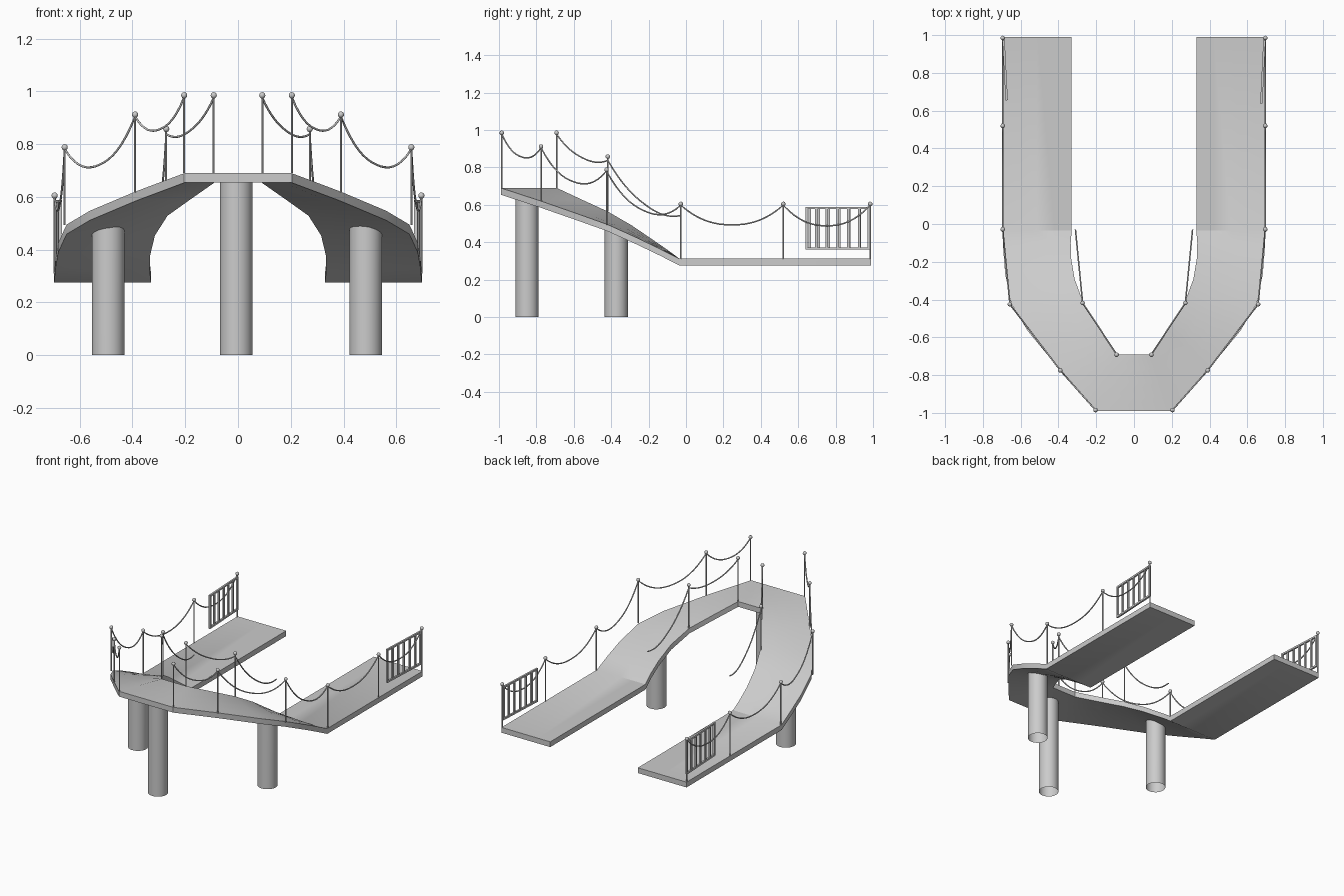
import bpy, bmesh, math
from mathutils import Vector, Matrix

if "Cube" in bpy.data.objects:
    bpy.data.objects.remove(bpy.data.objects["Cube"])

def make(name, bm, smooth=True):
    me = bpy.data.meshes.new(name)
    bm.to_mesh(me)
    bm.free()
    ob = bpy.data.objects.new(name, me)
    bpy.context.collection.objects.link(ob)
    if smooth:
        bpy.ops.object.select_all(action='DESELECT')
        ob.select_set(True)
        bpy.context.view_layer.objects.active = ob
        bpy.ops.object.shade_smooth_by_angle(angle=math.radians(30))
    return ob

# Deck: right half given as outer/inner edges, mirrored into one U-shaped strip
outer = [(.204, -.99, .69), (.39, -.775, .62), (.563, -.566, .547), (.65, -.42, .495),
         (.682, -.265, .425), (.692, -.14, .365), (.697, -.035, .312), (.697, .99, .312)]
inner = [(.09, -.69, .69), (.18, -.555, .627), (.267, -.42, .565), (.315, -.29, .49),
         (.333, -.18, .415), (.335, -.1, .36), (.33, -.035, .312), (.33, .99, .312)]
flip = lambda pts: [(-x, y, z) for x, y, z in reversed(pts)]
outer, inner = flip(outer) + outer, flip(inner) + inner
N, T = 4, .036
bm = bmesh.new()
rows = []
for o, i in zip(outer, inner):
    top = [bm.verts.new(Vector(o).lerp(Vector(i), k / N)) for k in range(N + 1)]
    bot = [bm.verts.new(v.co - Vector((0, 0, T))) for v in reversed(top)]
    rows.append(top + bot)
for a, b in zip(rows, rows[1:]):
    for k in range(len(a)):
        j = (k + 1) % len(a)
        bm.faces.new((a[k], b[k], b[j], a[j]))
bm.faces.new(rows[0])
bm.faces.new(rows[-1][::-1])
bmesh.ops.recalc_face_normals(bm, faces=bm.faces[:])
make("deck", bm)

# Columns: open tubes whose tops follow the underside of the deck
def column(name, x, y, h, slope):
    bm = bmesh.new()
    bmesh.ops.create_cone(bm, cap_ends=False, segments=32, radius1=.062, radius2=.062, depth=1)
    for v in bm.verts:
        up = v.co.z > 0
        v.co.x += x
        v.co.z = h - slope * v.co.y if up else 0
        v.co.y += y
    make(name, bm)

column("front_column", -.007, -.85, .66, 0)
column("left_column", -.492, -.373, .475, .5)
column("right_column", .484, -.373, .475, .5)

# Railing posts with ball caps: x, y, base z
POST_H = .295
outer_posts = [(.204, -.985, .69), (.39, -.775, .617), (.657, -.425, .493),
               (.695, -.028, .31), (.695, .52, .31), (.695, .985, .31)]
inner_posts = [(.092, -.692, .69), (.272, -.418, .563)]

def posts(name, s):
    bm = bmesh.new()
    for x, y, z in outer_posts + inner_posts:
        bmesh.ops.create_cone(bm, cap_ends=True, segments=10, radius1=.004, radius2=.004,
                              depth=POST_H, matrix=Matrix.Translation((s * x, y, z + POST_H / 2)))
        bmesh.ops.create_uvsphere(bm, u_segments=14, v_segments=8, radius=.012,
                                  matrix=Matrix.Translation((s * x, y, z + POST_H)))
    make(name, bm)

# Ropes: sagging curves between the posts
def rope(name, s, pts, sags):
    cu = bpy.data.curves.new(name, 'CURVE')
    cu.dimensions = '3D'
    cu.bevel_depth = .004
    cu.bevel_resolution = 2
    path = []
    for a, b, sag in zip(pts, pts[1:], sags):
        for k in range(17):
            t = k / 16
            p = Vector(a).lerp(Vector(b), t)
            p.z -= sag * (1 - abs(2 * t - 1) ** 2.3)
            if not path or (p - path[-1]).length > 1e-5:
                path.append(p)
    sp = cu.splines.new('POLY')
    sp.points.add(len(path) - 1)
    for q, p in zip(sp.points, path):
        q.co = (s * p.x, p.y, p.z, 1)
    ob = bpy.data.objects.new(name, cu)
    bpy.context.collection.objects.link(ob)

# Gates: framed panel with upright bars, slightly turned inwards
def gate(name, s, y0):
    a, b = Vector((s * .674, y0, 0)), Vector((s * .691, .983, 0))
    L = (b - a).length
    rot = Matrix.Translation(a) @ (b - a).to_track_quat('X', 'Z').to_matrix().to_4x4()
    bm = bmesh.new()

    def bar(cx, cz, sx, sz, sy=.012):
        bmesh.ops.create_cube(bm, size=1, matrix=rot @ Matrix.Translation((cx, 0, cz))
                              @ Matrix.Diagonal((sx, sy, sz, 1)))
    for z in (.367, .583):
        bar(L / 2, z, L, .012)
    for x in (.006, L - .006):
        bar(x, .475, .012, .228)
    for k in range(1, 6):
        bar(L * k / 6, .475, .013, .21, .01)
    make(name, bm, smooth=False)

for side, s in (("left", -1), ("right", 1)):
    posts(side + "_posts", s)
    tops = [(x, y, z + POST_H - .007) for x, y, z in outer_posts]
    rope(side + "_outer_rope", s, tops, [.085, .12, .12, .105, .11])
    rope(side + "_inner_rope", s, [(.092, -.69, .975), (.272, -.418, .838), (.31, -.03, .543)],
         [.055, .085])
    gate(side + "_gate", s, .655 if s < 0 else .638)
